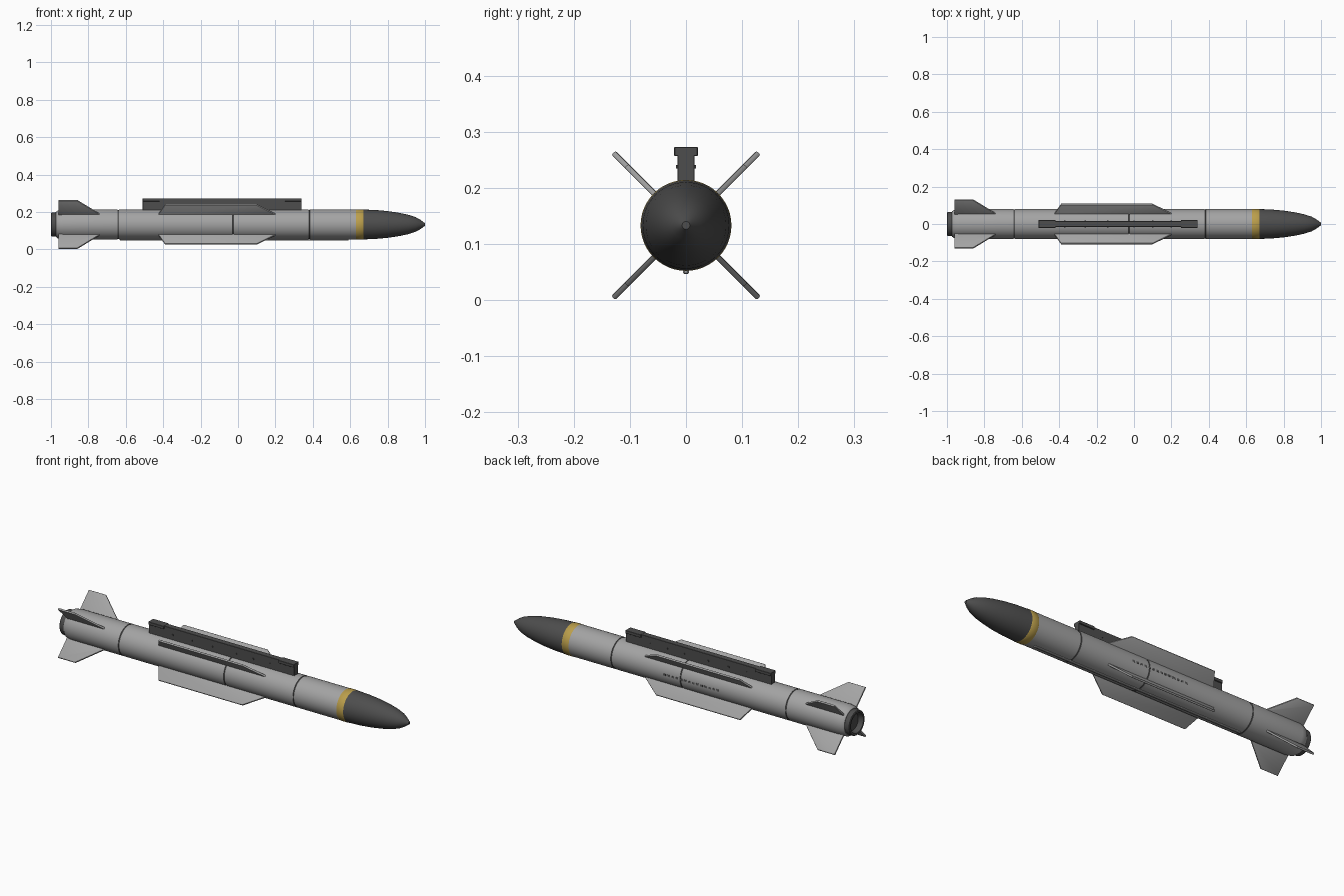
import bpy, bmesh, math
from mathutils import Matrix

if "Cube" in bpy.data.objects:
    bpy.data.objects.remove(bpy.data.objects["Cube"])

ZC = 0.133   # height of the body axis
R = 0.08     # body radius


def mat(name, r, g, b):
    m = bpy.data.materials.new(name)
    m.diffuse_color = (r, g, b, 1)
    m.use_nodes = True
    m.node_tree.nodes["Principled BSDF"].inputs["Base Color"].default_value = m.diffuse_color
    return m


GREY = mat("light grey", 0.37, 0.37, 0.37)
DARK = mat("charcoal", 0.075, 0.075, 0.075)
YELLOW = mat("band yellow", 0.49, 0.34, 0.07)
SEAM = mat("seam grey", 0.10, 0.10, 0.10)


def finish(name, bm, mats):
    bmesh.ops.recalc_face_normals(bm, faces=bm.faces)
    me = bpy.data.meshes.new(name)
    bm.to_mesh(me)
    bm.free()
    for m in mats:
        me.materials.append(m)
    ob = bpy.data.objects.new(name, me)
    bpy.context.collection.objects.link(ob)
    return ob


def smooth(ob, angle=30):
    bpy.ops.object.select_all(action='DESELECT')
    ob.select_set(True)
    bpy.context.view_layer.objects.active = ob
    bpy.ops.object.shade_smooth_by_angle(angle=math.radians(angle))


def lathe(name, profile, mats, rule=None, n=48):
    """Revolve (x, radius) points about the body axis."""
    bm = bmesh.new()
    rings = []
    for x, r in profile:
        rings.append([bm.verts.new((x, r * math.cos(2 * math.pi * i / n),
                                    ZC + r * math.sin(2 * math.pi * i / n))) for i in range(n)])
    for a, b in zip(rings, rings[1:]):
        for i in range(n):
            j = (i + 1) % n
            bm.faces.new((a[i], a[j], b[j], b[i]))
    bm.faces.new(rings[0])
    bm.faces.new(rings[-1])
    if rule:
        for f in bm.faces:
            f.material_index = rule(f.calc_center_median().x)
    ob = finish(name, bm, mats)
    smooth(ob)
    return ob


def box(name, x0, x1, y0, y1, z0, z1, m, bevel=0.0):
    bm = bmesh.new()
    bmesh.ops.create_cube(bm, size=1)
    bmesh.ops.scale(bm, vec=(x1 - x0, y1 - y0, z1 - z0), verts=bm.verts)
    bmesh.ops.translate(bm, vec=((x0 + x1) / 2, (y0 + y1) / 2, (z0 + z1) / 2), verts=bm.verts)
    if bevel:
        bmesh.ops.bevel(bm, geom=bm.edges[:], offset=bevel, segments=1, affect='EDGES')
    return finish(name, bm, [m])


# Body tube with dark grooves at the section joints
JOINTS = (-0.64, -0.025, 0.38)
profile = [(-0.972, 0.068), (-0.965, 0.074), (-0.935, R)]
for j in JOINTS:
    profile += [(j - 0.004, R), (j - 0.003, R - 0.002), (j + 0.003, R - 0.002), (j + 0.004, R)]
profile += [(0.63, R)]
lathe("body_tube", profile, [GREY, SEAM],
      lambda x: int(any(abs(x - j) < 0.0045 for j in JOINTS)))

# Yellow band and pointed nose
lathe("warning_band", [(0.63, R), (0.632, R + 0.001), (0.668, R + 0.001), (0.67, R)], [YELLOW])
lathe("nose_cone", [(0.67, R), (0.74, 0.077), (0.80, 0.0715), (0.86, 0.0625), (0.91, 0.052),
                    (0.95, 0.039), (0.975, 0.025), (0.99, 0.014), (1.0, 0.007)], [DARK])

# Hollow exhaust nozzle
lathe("exhaust_nozzle", [(-0.965, 0.066), (-0.997, 0.064), (-1.0, 0.061), (-1.0, 0.052),
                         (-0.975, 0.044)], [DARK])


def fin_set(name, outline, thick):
    """Four diagonal fins from an (x, radius) outline."""
    for k in range(4):
        bm = bmesh.new()
        f = bm.faces.new([bm.verts.new((x, -thick / 2, r)) for x, r in outline])
        ext = bmesh.ops.extrude_face_region(bm, geom=[f])
        vs = [v for v in ext["geom"] if isinstance(v, bmesh.types.BMVert)]
        bmesh.ops.translate(bm, vec=(0, thick, 0), verts=vs)
        # thin the edges
        rim = [e for e in bm.edges if abs(e.verts[0].co.y - e.verts[1].co.y) < 1e-6]
        bmesh.ops.bevel(bm, geom=rim, offset=thick * 0.3, segments=2, affect='EDGES', profile=0.5)
        bmesh.ops.transform(bm, verts=bm.verts, matrix=Matrix.Translation((0, 0, ZC))
                            @ Matrix.Rotation(math.radians(45 + 90 * k), 4, 'X'))
        smooth(finish(f"{name}_{k + 1}", bm, [GREY]))


fin_set("mid_wing", [(-0.44, 0.068), (-0.425, 0.08), (-0.39, 0.15), (0.10, 0.15),
                     (0.20, 0.08), (0.217, 0.068)], 0.01)
fin_set("tail_fin", [(-0.96, 0.066), (-0.96, 0.183), (-0.86, 0.183), (-0.74, 0.08),
                     (-0.724, 0.066)], 0.01)

# Launch rail on top, with wider shoes and side bolts
box("launch_rail", -0.51, 0.34, -0.015, 0.015, 0.205, 0.272, DARK, 0.001)
for name, x0, x1 in (("rear_shoe", -0.51, -0.42), ("front_shoe", 0.25, 0.34)):
    box(name, x0, x1, -0.021, 0.021, 0.257, 0.2725, DARK, 0.001)
for i, x in enumerate((-0.37, -0.26, -0.14, 0.0, 0.1, 0.2)):
    box(f"rail_bolt_{i + 1}", x - 0.004, x + 0.004, -0.0175, 0.0175, 0.234, 0.241, DARK)

# Cable duct along the belly
box("cable_duct", -0.63, 0.59, -0.005, 0.005, 0.046, 0.06, GREY, 0.002)

# Row of small painted dashes on the back side
for i in range(14):
    x = -0.25 + i * 0.024
    box(f"painted_dash_{i + 1}", x, x + 0.015, 0.076, 0.0806, ZC - 0.005, ZC + 0.005, SEAM)
